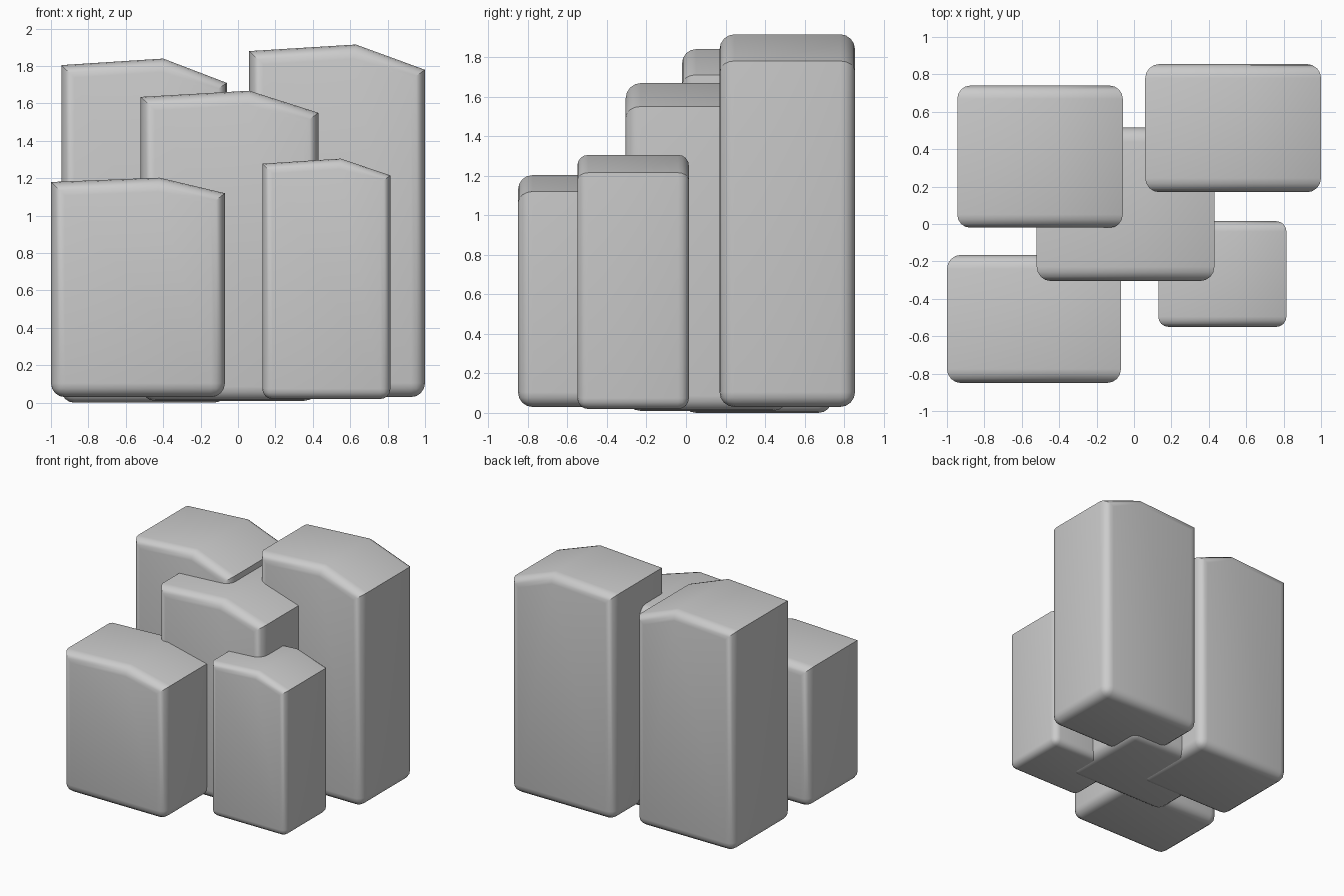
import bpy, bmesh, math

if "Cube" in bpy.data.objects:
    bpy.data.objects.remove(bpy.data.objects["Cube"])


def block(name, x0, x1, y0, y1, z0, z_left, peak, z_right):
    """Column with a skewed gable top, rounded at front, back and base."""
    profile = [(x0, z0), (x1, z0), (x1, z_right), peak, (x0, z_left)]
    bm = bmesh.new()
    front = [bm.verts.new((x, y0, z)) for x, z in profile]
    back = [bm.verts.new((x, y1, z)) for x, z in profile]
    bm.faces.new(front)
    bm.faces.new(back[::-1])
    for i in range(5):
        j = (i + 1) % 5
        bm.faces.new((front[j], front[i], back[i], back[j]))
    bmesh.ops.recalc_face_normals(bm, faces=bm.faces)

    # Round both end outlines and the two bottom edges; leave roof creases
    rounded = []
    for e in bm.edges:
        a, b = e.verts
        along_y = abs(a.co.y - b.co.y) > 0.1
        if not along_y or a.co.z < z0 + 0.01:
            rounded.append(e)
    bmesh.ops.bevel(bm, geom=rounded, offset=0.08 * (x1 - x0),
                    offset_type='OFFSET', segments=4, profile=0.5,
                    affect='EDGES', clamp_overlap=True)

    mesh = bpy.data.meshes.new(name)
    bm.to_mesh(mesh)
    bm.free()
    obj = bpy.data.objects.new(name, mesh)
    bpy.context.collection.objects.link(obj)
    bpy.ops.object.select_all(action='DESELECT')
    obj.select_set(True)
    bpy.context.view_layer.objects.active = obj
    bpy.ops.object.shade_smooth_by_angle(angle=math.radians(30))


# Cluster of five columns
block("back_left_column", -0.945, -0.06, -0.02, 0.74, 0.0, 1.805, (-0.40, 1.84), 1.71)
block("back_right_column", 0.06, 1.0, 0.17, 0.855, 0.03, 1.88, (0.63, 1.915), 1.78)
block("middle_column", -0.52, 0.43, -0.305, 0.515, 0.01, 1.635, (0.06, 1.668), 1.55)
block("front_left_column", -1.0, -0.07, -0.85, -0.165, 0.03, 1.18, (-0.42, 1.203), 1.12)
block("front_right_column", 0.13, 0.815, -0.55, 0.015, 0.02, 1.278, (0.55, 1.305), 1.215)
